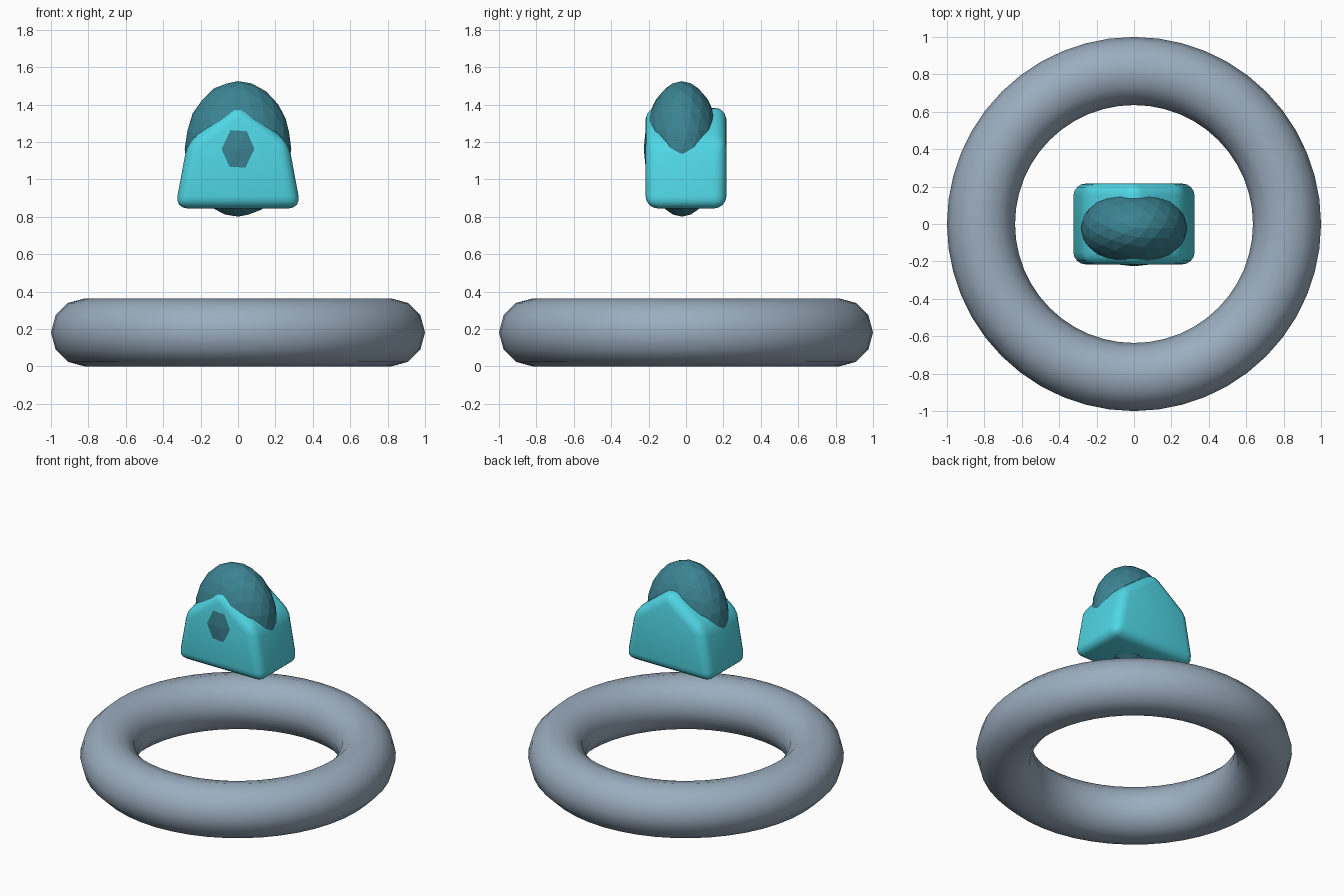
import bpy, bmesh

if "Cube" in bpy.data.objects:
    bpy.data.objects.remove(bpy.data.objects["Cube"])


def paint(obj, name, color):
    mat = bpy.data.materials.new(name)
    mat.diffuse_color = color
    mat.use_nodes = True
    mat.node_tree.nodes["Principled BSDF"].inputs["Base Color"].default_value = mat.diffuse_color
    obj.data.materials.append(mat)


# Slate ring base lying flat
bpy.ops.mesh.primitive_torus_add(major_segments=48, minor_segments=12,
                                 major_radius=0.818, minor_radius=0.182,
                                 location=(0, 0, 0.182))
ring = bpy.context.object
ring.name = "ring_base"
bpy.ops.object.shade_smooth()
paint(ring, "slate", (0.33, 0.42, 0.52, 1))

# House-shaped block: profile extruded front to back, then rounded
half = [(0.336, 0.845), (0.27, 1.2)]
profile = half + [(0, 1.405)] + [(-x, z) for x, z in reversed(half)]
bm = bmesh.new()
face = bm.faces.new([bm.verts.new((x, -0.216, z)) for x, z in profile])
out = bmesh.ops.extrude_face_region(bm, geom=[face])
back = [v for v in out["geom"] if isinstance(v, bmesh.types.BMVert)]
bmesh.ops.translate(bm, verts=back, vec=(0, 0.432, 0))
bmesh.ops.recalc_face_normals(bm, faces=bm.faces)
mesh = bpy.data.meshes.new("rounded_block")
bm.to_mesh(mesh)
bm.free()
block = bpy.data.objects.new("rounded_block", mesh)
bpy.context.collection.objects.link(block)
bevel = block.modifiers.new("Bevel", "BEVEL")
bevel.width = 0.065
bevel.segments = 4
bevel.limit_method = "ANGLE"
bpy.ops.object.select_all(action="DESELECT")
block.select_set(True)
bpy.context.view_layer.objects.active = block
bpy.ops.object.shade_smooth()
paint(block, "bright_cyan", (0.08, 0.68, 0.79, 1))

# Faceted gem pushed through the block
bpy.ops.mesh.primitive_ico_sphere_add(subdivisions=3, radius=1,
                                      location=(0, -0.022, 1.163))
gem = bpy.context.object
gem.name = "faceted_gem"
gem.scale = (0.285, 0.204, 0.362)
paint(gem, "dark_teal", (0.044, 0.227, 0.29, 1))
